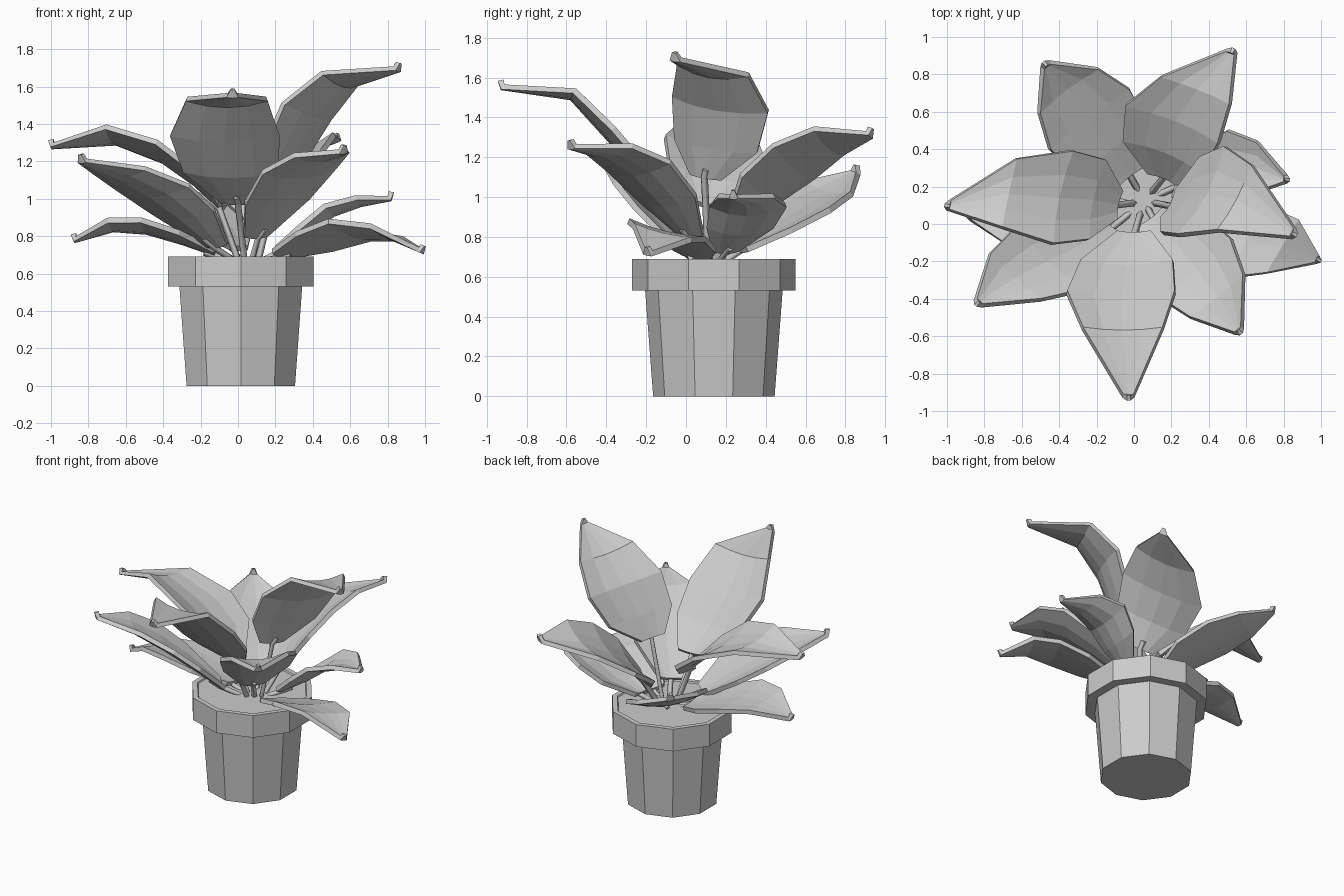
import bpy, math
from mathutils import Vector

if "Cube" in bpy.data.objects:
    bpy.data.objects.remove(bpy.data.objects["Cube"])

CX, CY = 0.015, 0.14   # pot axis
SIDES = 10


def add_mesh(name, verts, faces):
    me = bpy.data.meshes.new(name)
    me.from_pydata([tuple(v) for v in verts], [], faces)
    me.update()
    ob = bpy.data.objects.new(name, me)
    bpy.context.collection.objects.link(ob)
    return ob


def lathe(name, profile):
    """Ten-sided turned solid, capped at both ends of the (radius, z) profile."""
    verts, faces = [], []
    for r, z in profile:
        for i in range(SIDES):
            a = math.radians(90) + i * math.tau / SIDES
            verts.append((CX + r * math.cos(a), CY + r * math.sin(a), z))
    for k in range(len(profile) - 1):
        for i in range(SIDES):
            j = (i + 1) % SIDES
            faces.append((k * SIDES + i, k * SIDES + j,
                          (k + 1) * SIDES + j, (k + 1) * SIDES + i))
    n = (len(profile) - 1) * SIDES
    faces.append(tuple(reversed(range(SIDES))))
    faces.append(tuple(range(n, n + SIDES)))
    return add_mesh(name, verts, faces)


def tube(name, pts, radius):
    """Thin four-sided stalk along a path."""
    cu = bpy.data.curves.new(name, 'CURVE')
    cu.dimensions = '3D'
    cu.bevel_depth = radius
    cu.bevel_resolution = 0
    cu.use_fill_caps = True
    sp = cu.splines.new('POLY')
    sp.points.add(len(pts) - 1)
    for p, co in zip(sp.points, pts):
        p.co = (*co, 1)
    ob = bpy.data.objects.new(name, cu)
    bpy.context.collection.objects.link(ob)
    return ob


def leaf(name, path, side, half, cup=0.05):
    """Cupped blade along a midrib path with an upturned tip, plus its stalk."""
    pts = [Vector(p) for p in path]
    side = Vector(side).normalized()
    widths = [0.32, 0.86, 1.0, 0.74, 0.1]
    tip_dir = (pts[-1] - pts[-2]).normalized()
    rows = list(zip(pts, widths))
    rows.append((pts[-1] + tip_dir * 0.01 + Vector((0, 0, 0.035)), 0.03))
    us = (-1, -0.5, 0, 0.5, 1)
    verts, faces, normals = [], [], []
    for k, (p, w) in enumerate(rows):
        a, b = pts[max(min(k, 4) - 1, 0)], pts[min(k + 1, 4)]
        n = (b - a).normalized().cross(side).normalized()
        if n.z < 0:
            n = -n
        normals.append(n)
        for u in us:
            verts.append(p + side * (u * w * half) + n * (cup * w * (u * u - 0.3)))
    m = len(us)
    for k in range(len(rows) - 1):
        for i in range(m - 1):
            q = k * m + i
            faces.append((q, q + 1, q + m + 1, q + m))
    ob = add_mesh(name, verts, faces)
    mod = ob.modifiers.new("thickness", 'SOLIDIFY')
    mod.thickness = 0.03
    mod.offset = 0
    # stalk from the soil up under the blade
    root = Vector((CX + 0.04, CY - 0.02, 0.66)).lerp(Vector((pts[0].x, pts[0].y, 0.66)), 0.35)
    tube(name + "_stem", [root, pts[0] - normals[0] * 0.015,
                          pts[0].lerp(pts[1], 0.3) - normals[0] * 0.02], 0.018)


# pot: tapered body and overhanging rim, filled almost to the top
lathe("pot", [(0.305, 0), (0.345, 0.53), (0.41, 0.53), (0.41, 0.69),
              (0.375, 0.69), (0.37, 0.68)])

# tall upper leaves
leaf("leaf_front", [(0, -.05, .98), (-.04, -.22, 1.13), (-.07, -.39, 1.32),
                    (-.06, -.57, 1.51), (-.03, -.92, 1.55)], (1, 0, 0), .29)
leaf("leaf_right_upper", [(.2, .1, 1.1), (.28, .14, 1.25), (.39, .16, 1.45),
                          (.55, .13, 1.62), (.85, -.05, 1.69)], (.25, .48, -.08), .27)
leaf("leaf_left_upper", [(-.09, .1, .96), (-.22, .13, 1.09), (-.4, .14, 1.22),
                         (-.67, .16, 1.32), (-.99, .1, 1.28)], (.1, .48, -.1), .26)
# middle leaves
leaf("leaf_front_left", [(-.12, -.02, .75), (-.3, -.12, .91), (-.46, -.2, 1.03),
                         (-.64, -.29, 1.13), (-.83, -.42, 1.2)], (.34, -.31, .02), .25)
leaf("leaf_front_right", [(.1, .03, .8), (.22, -.1, .97), (.34, -.25, 1.13),
                          (.45, -.39, 1.22), (.56, -.57, 1.25)], (.35, .28, .03), .25)
leaf("leaf_back_right", [(.16, .25, .87), (.17, .38, 1.02), (.22, .55, 1.15),
                         (.34, .72, 1.26), (.52, .92, 1.31)], (.5, -.2, .16), .28)
leaf("leaf_back_left", [(-.02, .26, .74), (-.12, .4, .84), (-.25, .57, .94),
                        (-.36, .72, 1.02), (-.47, .85, 1.12)], (.4, .3, -.07), .27)
# low drooping leaves
leaf("leaf_left_low", [(-.12, .12, .71), (-.3, .1, .78), (-.5, .08, .84),
                       (-.68, .06, .85), (-.87, .04, .78)], (.1, 1, -.15), .22, .02)
leaf("leaf_right_back_low", [(.22, .2, .73), (.37, .27, .83), (.5, .31, .93),
                             (.65, .3, .98), (.81, .24, 1.0)], (.1, 1, 0), .19)
leaf("leaf_right_low", [(.22, .05, .7), (.41, -.02, .76), (.6, -.1, .82),
                        (.79, -.12, .81), (.98, -.19, .72)], (.25, .42, -.1), .23, .02)
